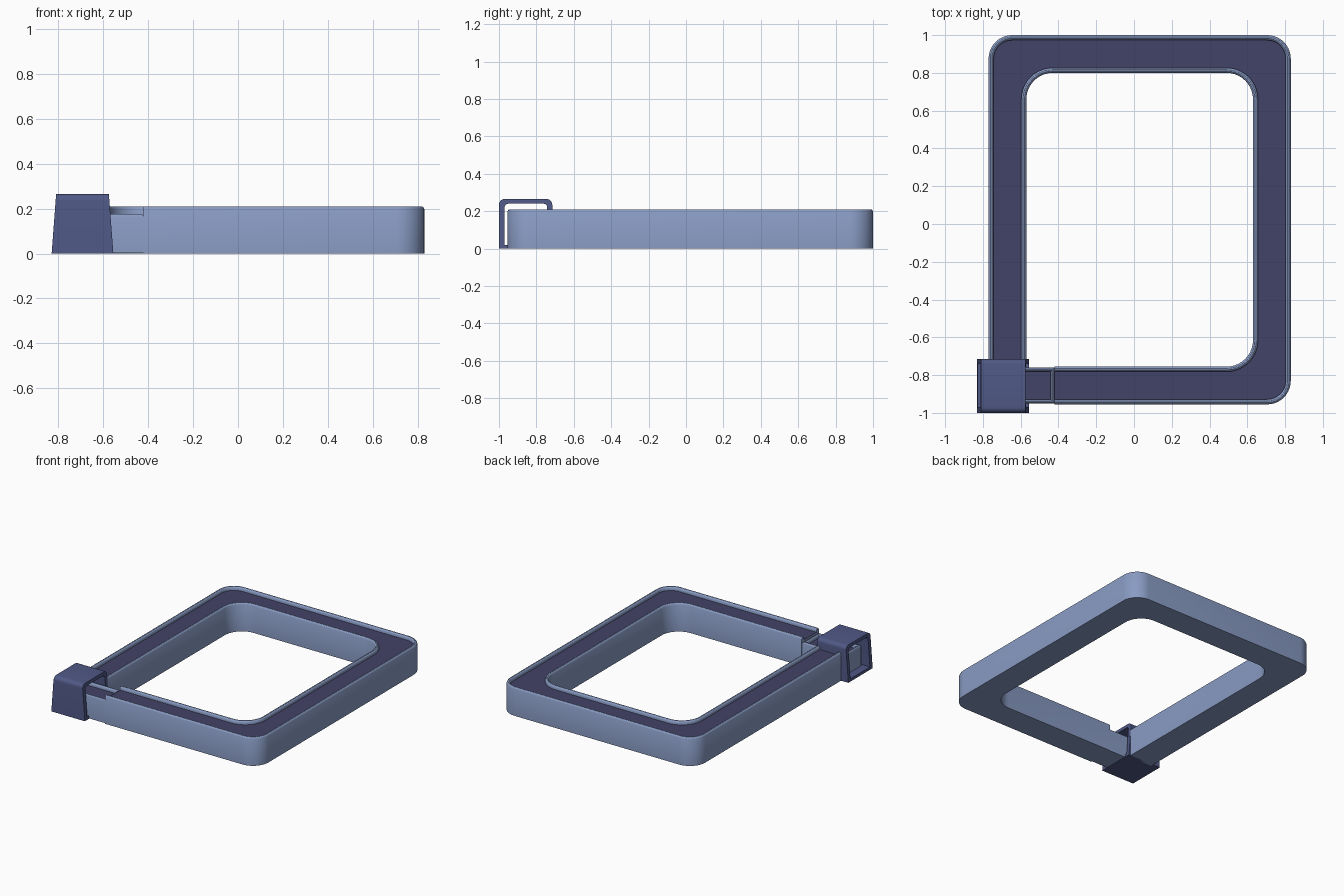
import bpy, bmesh
from math import sin, cos, radians

if "Cube" in bpy.data.objects:
    bpy.data.objects.remove(bpy.data.objects["Cube"])


def material(name, rgb):
    m = bpy.data.materials.new(name)
    m.diffuse_color = (*rgb, 1)
    m.use_nodes = True
    m.node_tree.nodes["Principled BSDF"].inputs["Base Color"].default_value = m.diffuse_color
    return m


LIGHT = material("light_blue", (0.25, 0.33, 0.55))
DARK = material("dark_floor", (0.055, 0.055, 0.14))
CAP = material("cap_blue", (0.08, 0.10, 0.24))


def finish(name, bm, mats):
    bmesh.ops.recalc_face_normals(bm, faces=bm.faces[:])
    me = bpy.data.meshes.new(name)
    bm.to_mesh(me)
    bm.free()
    for m in mats:
        me.materials.append(m)
    ob = bpy.data.objects.new(name, me)
    bpy.context.collection.objects.link(ob)
    bpy.ops.object.select_all(action='DESELECT')
    ob.select_set(True)
    bpy.context.view_layer.objects.active = ob
    bpy.ops.object.shade_smooth_by_angle(angle=radians(30))
    return ob


def skin(bm, loops, close_u, close_v):
    """Quads between successive point loops; returns vertex rows and face rows."""
    rows = [[bm.verts.new(p) for p in lp] for lp in loops]
    n, m = len(rows), len(rows[0])
    strips = []
    for i in range(n if close_u else n - 1):
        a, b = rows[i], rows[(i + 1) % n]
        strips.append([bm.faces.new((a[j], a[(j + 1) % m], b[(j + 1) % m], b[j]))
                       for j in range(m if close_v else m - 1)])
    return rows, strips


def arc(cx, cy, r, a0, a1, n=10):
    return [(cx + r * cos(radians(a0 + (a1 - a0) * k / n)),
             cy + r * sin(radians(a0 + (a1 - a0) * k / n))) for k in range(n + 1)]


# Rim cross-section: (inset, height below the top)
RIM = [(0, 0.012), (0.004, 0.004), (0.01, 0), (0.017, 0), (0.023, 0.004), (0.027, 0.012), (0.027, 0.026)]


# Main frame: channel running round three corners
def frame_path(x0, y0, x1, y1, r):
    return ([(x0, -0.735)] + arc(x0 + r, y1 - r, r, 180, 90)
            + arc(x1 - r, y1 - r, r, 90, 0) + arc(x1 - r, y0 + r, r, 0, -90) + [(-0.42, y0)])


def outer(d):
    return frame_path(-0.77 + d, -0.955 + d, 0.83 - d, 1 - d, 0.125 - d)


def inner(d):
    return frame_path(-0.57 - d, -0.755 - d, 0.63 + d, 0.80 + d, 0.14 + d)


TOP = 0.21
section = [(outer, 0, 0)] + [(outer, d, TOP - h) for d, h in RIM]
section += [(inner, d, TOP - h) for d, h in reversed(RIM)] + [(inner, 0, 0)]
bm = bmesh.new()
rows, strips = skin(bm, [[(x, y, z) for x, y in f(d)] for f, d, z in section], True, False)
for f in strips[len(RIM)]:
    f.material_index = 1
for end in (0, -1):
    bm.faces.new([r[end] for r in rows])
finish("frame", bm, [LIGHT, DARK])


# Connector: lower tray joining the frame end to the corner cap
def rect(d, z):
    x0, x1, y0, y1 = -0.77 + d, -0.42 - d, -0.95 + d, -0.76 - d
    return [(x0, y0, z), (x1, y0, z), (x1, y1, z), (x0, y1, z)]


bm = bmesh.new()
rows, strips = skin(bm, [rect(0, 0.002)] + [rect(d * 0.8, 0.175 - h) for d, h in RIM], False, True)
bm.faces.new(rows[0])
bm.faces.new(rows[-1]).material_index = 1
finish("connector", bm, [LIGHT, DARK])


# Corner cap: tapered sleeve open at both x ends
def sleeve(y0, y1, z0, z1, r, side):
    prof = [(y0, z0), (y1, z0)] + arc(y1 - r, z1 - r, r, 0, 90, 6) + arc(y0 + r, z1 - r, r, 90, 180, 6)
    return [(-0.6925 + side * (0.1375 - 0.02 * z / 0.265), y, z) for y, z in prof]


bm = bmesh.new()
big = (-1, -0.715, 0, 0.265, 0.03)
small = (-0.97, -0.742, 0.02, 0.24, 0.02)
skin(bm, [sleeve(*big, -1), sleeve(*big, 1), sleeve(*small, 1), sleeve(*small, -1)], True, True)
finish("corner_cap", bm, [CAP])
